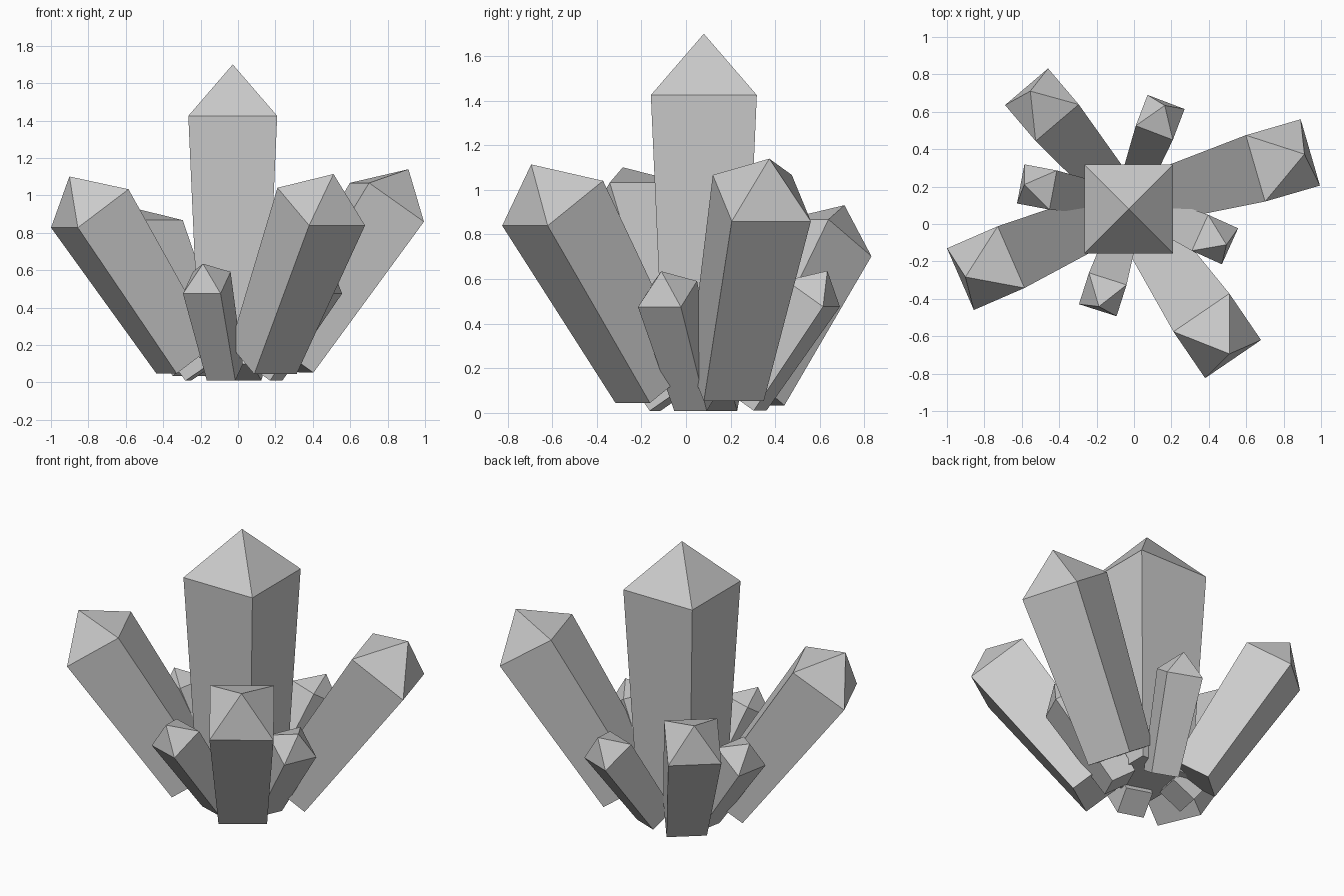
import bpy, bmesh
from math import radians
from mathutils import Matrix, Vector

if "Cube" in bpy.data.objects:
    bpy.data.objects.remove(bpy.data.objects["Cube"])

# Unit crystal proportions, relative to shaft length
BASE_HALF, TOP_HALF, TIP = 0.139, 0.1835, 0.2125


def crystal(name, shoulder, azimuth, tilt, length):
    """Tapered square shaft with a pyramid tip; shoulder = centre of the widest ring."""
    bm = bmesh.new()
    corners = [(-1, -1), (1, -1), (1, 1), (-1, 1)]
    low = [bm.verts.new((x * BASE_HALF, y * BASE_HALF, -1)) for x, y in corners]
    top = [bm.verts.new((x * TOP_HALF, y * TOP_HALF, 0)) for x, y in corners]
    apex = bm.verts.new((0, 0, TIP))
    bm.faces.new(low[::-1])
    for i in range(4):
        j = (i + 1) % 4
        bm.faces.new((low[i], low[j], top[j], top[i]))
        bm.faces.new((top[i], top[j], apex))
    bm.transform(Matrix.Translation(Vector(shoulder))
                 @ Matrix.Rotation(radians(azimuth), 4, 'Z')
                 @ Matrix.Rotation(radians(tilt), 4, 'Y')
                 @ Matrix.Scale(length, 4))
    mesh = bpy.data.meshes.new(name)
    bm.to_mesh(mesh)
    bm.free()
    bpy.context.collection.objects.link(bpy.data.objects.new(name, mesh))


# Upright centre crystal
crystal("centre_crystal", (-0.028, 0.08, 1.425), 0, 0, 1.295)

# Long leaning crystals
crystal("long_crystal_right", (0.796, 0.340, 0.963), 16.2, 34.2, 1.006)
crystal("long_crystal_front", (0.445, -0.598, 0.940), -55.7, 33.8, 0.986)
crystal("long_crystal_left", (-0.7925, -0.236, 0.930), 203.5, 34.8, 0.98)
crystal("long_crystal_back", (-0.4925, 0.6375, 0.785), 130.4, 33.2, 0.823)

# Short leaning crystals between them
crystal("short_crystal_back", (0.140, 0.570, 0.535), 69.1, 33.8, 0.578)
crystal("short_crystal_left", (-0.519, 0.198, 0.535), 169.3, 34, 0.58)
crystal("short_crystal_front", (-0.167, -0.377, 0.533), 252.3, 33.5, 0.575)
crystal("short_crystal_right", (0.433, -0.083, 0.533), -24.3, 33.5, 0.575)
